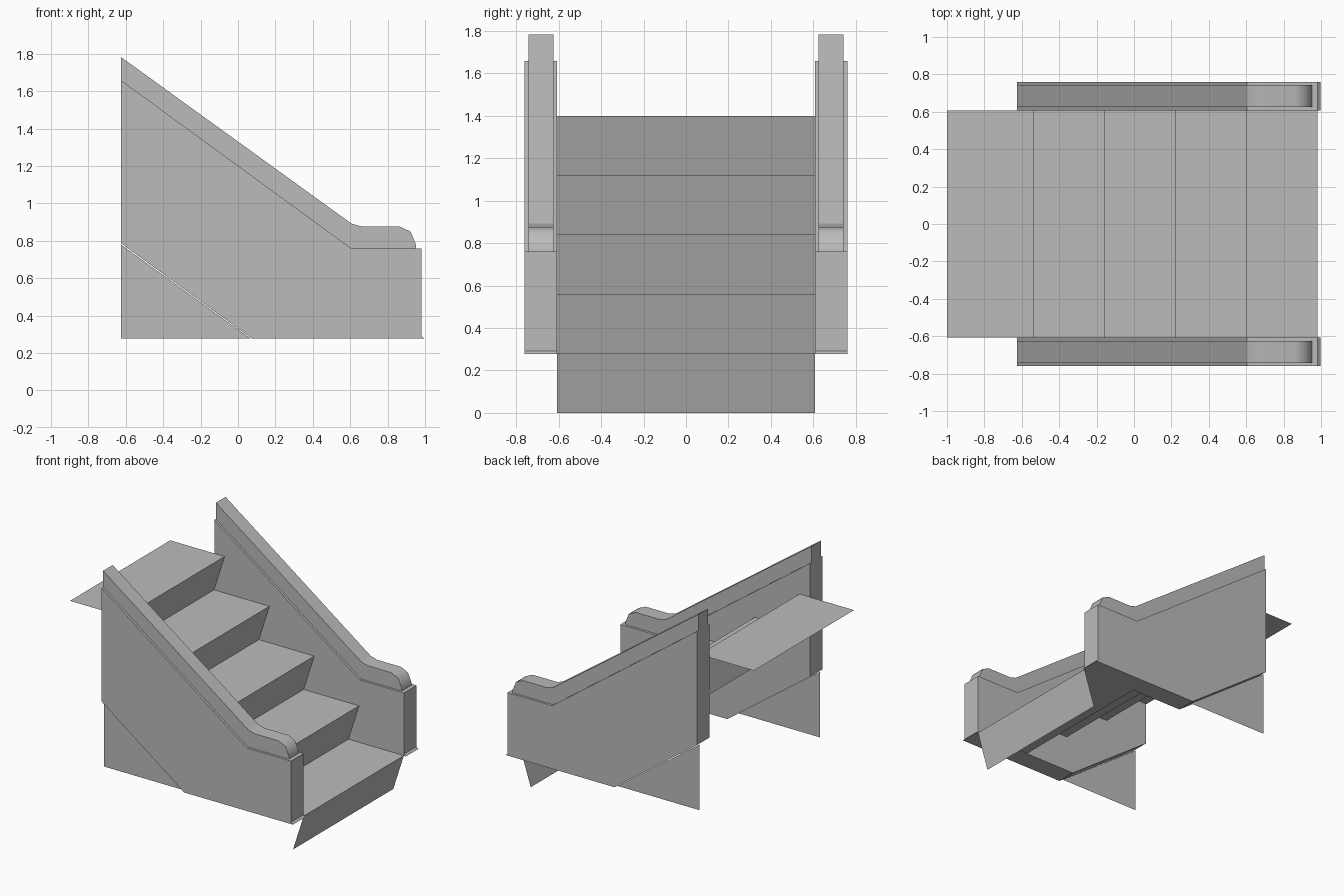
import bpy

if "Cube" in bpy.data.objects:
    bpy.data.objects.remove(bpy.data.objects["Cube"])

grey = bpy.data.materials.new("plain_grey")
grey.diffuse_color = (0.5, 0.5, 0.5, 1)
grey.use_nodes = True
grey.node_tree.nodes["Principled BSDF"].inputs["Base Color"].default_value = grey.diffuse_color


def make(name, verts, faces):
    mesh = bpy.data.meshes.new(name)
    mesh.from_pydata(verts, [], faces)
    mesh.materials.append(grey)
    mesh.update()
    obj = bpy.data.objects.new(name, mesh)
    bpy.context.collection.objects.link(obj)
    return obj


def prism(name, profile, y0, y1):
    """Extrude a clockwise (x, z) profile from y0 to y1 (y0 < y1)."""
    n = len(profile)
    verts = [(x, y, z) for y in (y0, y1) for x, z in profile]
    faces = [tuple(reversed(range(n))), tuple(range(n, 2 * n))]
    faces += [(i, (i + 1) % n, (i + 1) % n + n, i + n) for i in range(n)]
    return make(name, verts, faces)


# Stairs: one folded sheet of raked risers and flat treads
STEPS, RISE, RUN, RAKE, NOSE, HALF = 5, 0.28, 0.38, 0.09, 0.982, 0.607
path = []
for i in range(STEPS):
    nose = NOSE - i * RUN
    path += [(nose - RAKE, i * RISE), (nose, (i + 1) * RISE)]
path.append((-1.0, STEPS * RISE))
n = len(path)
make("stair_sheet",
     [(x, y, z) for y in (-HALF, HALF) for x, z in path],
     [(i, i + n, i + n + 1, i + 1)[::-1] for i in range(n - 1)])

# Side wall, handrail and lower skirt outlines (x, z), clockwise from the back
wall = [(-0.625, 1.658), (0.605, 0.76), (0.982, 0.76), (0.982, 0.292),
        (0.998, 0.277), (0.075, 0.277), (-0.625, 0.787)]
rail = [(-0.625, 1.782), (0.607, 0.892), (0.66, 0.877), (0.863, 0.877),
        (0.922, 0.85), (0.95, 0.785), (0.952, 0.76), (0.605, 0.76),
        (-0.625, 1.658)]
skirt = [(-0.625, 0.78), (0.068, 0.277), (-0.625, 0.277)]

for side, s in (("front", -1), ("back", 1)):
    prism(side + "_side_wall", wall, *sorted((s * 0.607, s * 0.76)))
    handrail = prism(side + "_handrail", rail, *sorted((s * 0.625, s * 0.742)))
    # Round the lower end of the rail
    for p in handrail.data.polygons:
        p.use_smooth = abs(p.normal.y) < 0.1 and p.normal.z > -0.1 and p.center.x > 0.62
    # Thin skirt under the slanted lower edge of the wall
    order = (0, 1, 2) if s > 0 else (2, 1, 0)
    make(side + "_skirt", [(x, s * 0.73, z) for x, z in skirt], [order])
